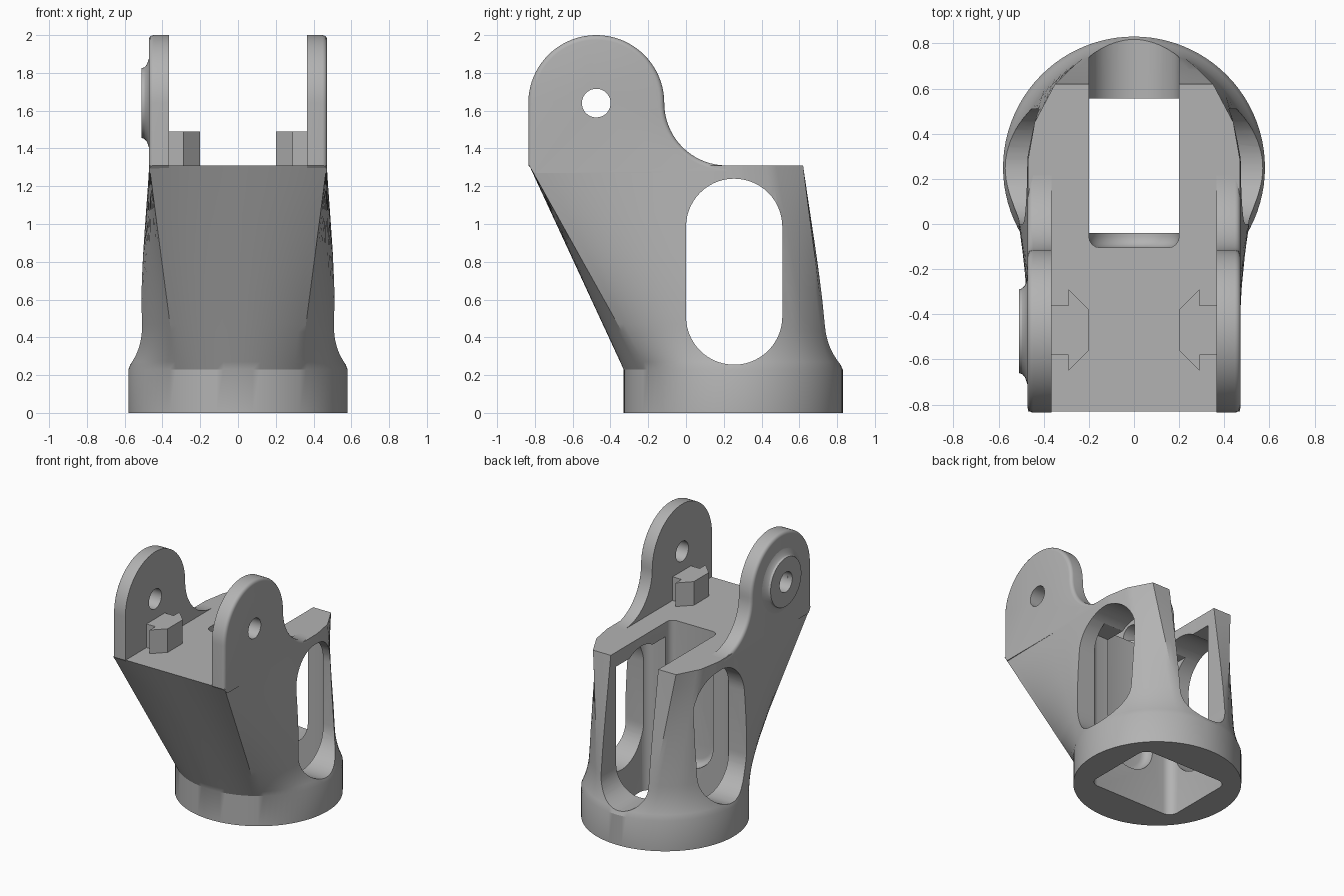
import bpy, bmesh, math
from mathutils import Vector

if "Cube" in bpy.data.objects:
    bpy.data.objects.remove(bpy.data.objects["Cube"], do_unlink=True)

grey = bpy.data.materials.new("plain grey")
grey.use_nodes = True
colour = (0.45, 0.45, 0.45, 1)
grey.diffuse_color = colour
grey.node_tree.nodes["Principled BSDF"].inputs["Base Color"].default_value = colour


def finish(name, bm):
    bmesh.ops.recalc_face_normals(bm, faces=bm.faces)
    mesh = bpy.data.meshes.new(name)
    bm.to_mesh(mesh)
    bm.free()
    mesh.materials.append(grey)
    obj = bpy.data.objects.new(name, mesh)
    bpy.context.collection.objects.link(obj)
    return obj


def activate(obj):
    bpy.ops.object.select_all(action='DESELECT')
    obj.select_set(True)
    bpy.context.view_layer.objects.active = obj


def smooth(obj, angle=30):
    activate(obj)
    bpy.ops.object.shade_smooth_by_angle(angle=math.radians(angle))


def cut(obj, cutters):
    activate(obj)
    for c in cutters:
        mod = obj.modifiers.new("cut", 'BOOLEAN')
        mod.operation, mod.solver, mod.object = 'DIFFERENCE', 'EXACT', c
        bpy.ops.object.modifier_apply(modifier=mod.name)


def arc(cx, cy, r, start, end, n):
    angles = [math.radians(start + (end - start) * i / n) for i in range(n + 1)]
    return [(cx + r * math.cos(a), cy + r * math.sin(a)) for a in angles]


def prism(name, pts, axis, a, b, bevel=0, bevel_rule=None):
    """Extrude a 2D outline along an axis from a to b, rounding chosen edges."""
    place = {'x': lambda p, d: (d, p[0], p[1]),
             'y': lambda p, d: (p[0], d, p[1]),
             'z': lambda p, d: (p[0], p[1], d)}[axis]
    bm = bmesh.new()
    lo = [bm.verts.new(place(p, a)) for p in pts]
    hi = [bm.verts.new(place(p, b)) for p in pts]
    bm.faces.new(lo)
    bm.faces.new(hi)
    for i in range(len(pts)):
        j = (i + 1) % len(pts)
        bm.faces.new((lo[i], lo[j], hi[j], hi[i]))
    if bevel:
        bmesh.ops.recalc_face_normals(bm, faces=bm.faces)
        edges = [e for e in bm.edges if all(bevel_rule(v.co) for v in e.verts)]
        bmesh.ops.bevel(bm, geom=edges, offset=bevel, segments=4, profile=0.5,
                        affect='EDGES', clamp_overlap=False)
    return finish(name, bm)


# Body: round collar lofted into a leaning, square-fronted top
CY, R, Z0, Z1 = 0.25, 0.58, 0.23, 1.31
# collar angle matched with a point of the top outline, front centre to back centre
keys = [(-90, 0, -0.83), (-55.5, 0.47, -0.83), (20, 0.47, 0.28),
        (45, 0.44, 0.45), (68, 0.35, 0.62), (90, 0, 0.62)]
half = []
for k, k2 in zip(keys, keys[1:]):
    n = max(4, round((k2[0] - k[0]) / 4))
    half += [Vector(k).lerp(Vector(k2), i / n) for i in range(n)]
half.append(Vector(keys[-1]))


def section(z):
    t = max(0, (z - Z0) / (Z1 - Z0))
    blend = max(0, 1 - max(0, z - Z0) / 0.24) ** 2
    pts = []
    for ang, x, y in half:
        side = min(1, max(0, (ang + 55.5) / 35))
        r = R - 0.045 * side * (1 - blend) + 0.06 * side * t * (1 - t)
        a = math.radians(ang)
        p = Vector((r * math.cos(a), CY + r * math.sin(a), z))
        pts.append(p.lerp(Vector((x, y, z)), t))
    pts[0].x = pts[-1].x = 0
    return pts + [Vector((-p.x, p.y, z)) for p in pts[-2:0:-1]]


bm = bmesh.new()
levels = [0, Z0] + [Z0 + 0.04 * i for i in range(1, 7)] + [0.65, 0.85, 1.05, 1.2, Z1]
rings = [[bm.verts.new(p) for p in section(z)] for z in levels]
bm.faces.new(rings[0])
bm.faces.new(rings[-1])
for low, high in zip(rings, rings[1:]):
    for i in range(len(low)):
        j = (i + 1) % len(low)
        bm.faces.new((low[i], low[j], high[j], high[i]))
body = finish("body", bm)

# Cutters: side windows, open back slot, inner pocket
window = prism("window_cutter", arc(0.255, 0.51, 0.255, 180, 360, 28)
               + arc(0.255, 0.985, 0.255, 0, 180, 28), 'x', -1, 1)
slot = prism("slot_cutter", [(-0.2, 1.6)] + arc(0, 0.456, 0.2, 180, 360, 28) + [(0.2, 1.6)],
             'y', -0.105, 1.2, 0.05, lambda c: c.y < 0)
c = 0.07
corners = [(0.365 - c, 0.555 - c, 0), (c - 0.365, 0.555 - c, 90),
           (c - 0.365, c - 0.04, 180), (0.365 - c, c - 0.04, 270)]
outline = [p for x, y, a in corners for p in arc(x, y, c, a, a + 90, 6)]
pocket = prism("pocket_cutter", outline, 'z', -0.2, 1.2)
cut(body, [window, slot, pocket])
smooth(body, 25)

# Hinge lugs with pin holes
LY, LZ = -0.475, 1.64
pin = prism("pin_cutter", arc(LY, LZ, 0.076, 0, 350, 35), 'x', -1, 1)
lug_outline = ([(-0.8, 1.27), (-0.835, 1.31)] + arc(LY, LZ, 0.36, 180, 0, 40)
               + arc(0.215, LZ, 0.33, 180, 270, 24)[1:] + [(0.215, 1.27)])
for side, name in ((1, "left_lug"), (-1, "right_lug")):
    lug = prism(name, lug_outline, 'x', side * 0.365, side * 0.472, 0.025,
                lambda v: abs(v.x) > 0.4 and v.z > 1.305)
    cut(lug, [pin])
    smooth(lug)

    # Keyed clip on the inner face of the lug
    clip = [(0.37, 0.11), (0.29, 0.11), (0.29, 0.18), (0.2, 0.09)]
    clip += [(x, -y) for x, y in reversed(clip)]
    prism(name.replace("lug", "clip"), [(side * x, y - 0.47) for x, y in clip],
          'z', 1.3, 1.49)

# Flared boss around the right pin hole
bm = bmesh.new()
profile = [(0.076, 0.46), (0.076, 0.51), (0.185, 0.51), (0.19, 0.495),
           (0.205, 0.482), (0.235, 0.472), (0.235, 0.46)]
N = 48
loops = [[bm.verts.new((-x, y, z)) for y, z in arc(LY, LZ, r, 0, 360 - 360 / N, N - 1)]
         for r, x in profile]
for a, b in zip(loops, loops[1:] + loops[:1]):
    for i in range(N):
        j = (i + 1) % N
        bm.faces.new((a[i], a[j], b[j], b[i]))
smooth(finish("right_pin_boss", bm))

for helper in (window, slot, pocket, pin):
    bpy.data.objects.remove(helper, do_unlink=True)
